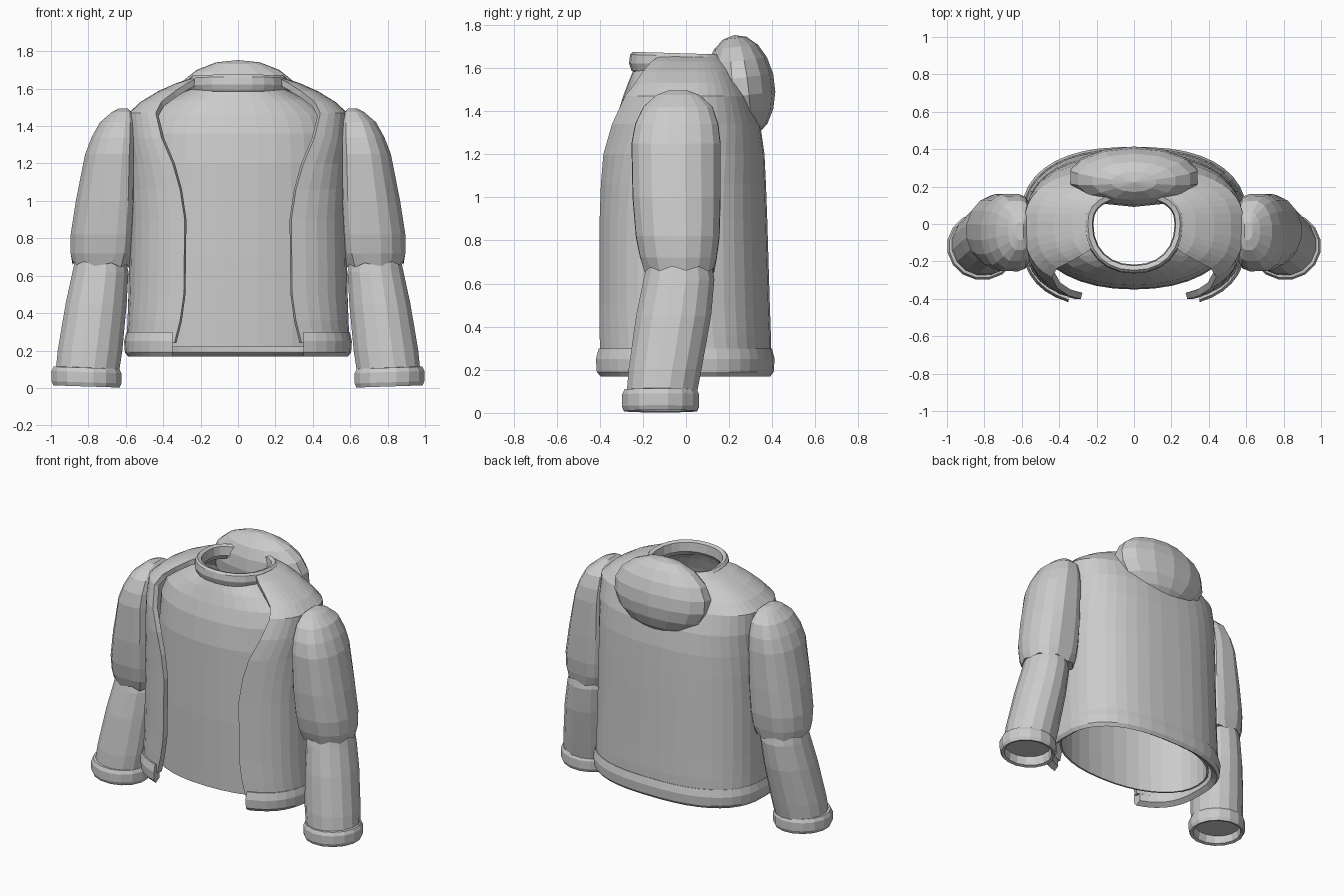
import bpy
import bmesh
from math import sin, cos, asin, pi

cube = bpy.data.objects.get("Cube")
if cube:
    bpy.data.objects.remove(cube, do_unlink=True)

grey = bpy.data.materials.new("cloth grey")
grey.use_nodes = True
tone = (0.6, 0.6, 0.6, 1)
grey.diffuse_color = tone
grey.node_tree.nodes["Principled BSDF"].inputs["Base Color"].default_value = tone


def power(v, p):
    return abs(v) ** p * (1 if v > 0 else -1)


def finish(bm, name):
    mesh = bpy.data.meshes.new(name)
    bm.to_mesh(mesh)
    bm.free()
    mesh.materials.append(grey)
    obj = bpy.data.objects.new(name, mesh)
    bpy.context.collection.objects.link(obj)
    return obj


def outline(z, hx, yf, yb, gap=0, front=2.9, back=2.5, count=36):
    """Rounded ring from the front gap round the back; no gap gives a closed ring."""
    start = asin(min(1, (gap / hx) ** (front / 2)))
    steps = count - 1 if gap else count
    pts = []
    for i in range(count):
        t = start + (2 * pi - 2 * start) * i / steps
        s, c = sin(t), cos(t)
        n, reach = (front, yf) if c > 0 else (back, yb)
        pts.append((hx * power(s, 2 / n), reach * abs(c) ** (2 / n), z))
    return pts


def oval(z, x0, x1, y0, y1, tilt=0, zigzag=0, inner=1, count=16):
    """Sleeve ring between the given limits; a low inner power squares the body side."""
    pts = []
    for i in range(count):
        t = 2 * pi * (i + 0.5) / count
        s = sin(t)
        p = inner if s < 0 else 1
        x = (x0 + x1) / 2 + (x1 - x0) / 2 * power(s, p)
        y = (y0 + y1) / 2 - (y1 - y0) / 2 * power(cos(t), p)
        pts.append((x, y, z - tilt * s + zigzag * (i % 2)))
    return pts


def loft(name, rings, closed=True, tube=False, caps=False):
    """Skin rings, optionally joining the last ring back to the first."""
    bm = bmesh.new()
    rows = [[bm.verts.new(p) for p in ring] for ring in rings]
    count = len(rows[0])
    pairs = list(zip(rows, rows[1:]))
    if tube:
        pairs.append((rows[-1], rows[0]))
    for a, b in pairs:
        for i in range(count if closed else count - 1):
            j = (i + 1) % count
            bm.faces.new((a[i], a[j], b[j], b[i]))
    if caps and closed:
        bm.faces.new(rows[0])
        bm.faces.new(rows[-1])
    elif caps:
        bm.faces.new([r[0] for r in rows])
        bm.faces.new([r[-1] for r in rows])
    if caps or tube:
        bmesh.ops.recalc_face_normals(bm, faces=bm.faces)
    return finish(bm, name)


def thicken(obj, amount):
    mod = obj.modifiers.new("thickness", "SOLIDIFY")
    mod.thickness = amount
    mod.offset = -1


def mirror(obj):
    obj.modifiers.new("other side", "MIRROR")


# Inner shirt, open at hem and neck
shirt = loft("shirt", [outline(*r, front=2.15, back=2.2) for r in (
    (0.22, 0.555, -0.345, 0.345),
    (0.7, 0.55, -0.35, 0.335),
    (1.2, 0.54, -0.345, 0.325),
    (1.36, 0.53, -0.325, 0.29),
    (1.46, 0.49, -0.295, 0.26),
    (1.54, 0.38, -0.265, 0.21),
    (1.6, 0.25, -0.24, 0.14))])
thicken(shirt, 0.012)

# Open jacket body: height, half width, front, back, half opening
jacket = loft("jacket_body", [outline(*r) for r in (
    (0.24, 0.597, -0.425, 0.395, 0.34),
    (0.36, 0.592, -0.425, 0.395, 0.31),
    (0.5, 0.587, -0.422, 0.39, 0.29),
    (0.9, 0.58, -0.42, 0.378, 0.285),
    (1.06, 0.58, -0.42, 0.372, 0.31),
    (1.2, 0.58, -0.42, 0.365, 0.35),
    (1.34, 0.585, -0.4, 0.345, 0.41),
    (1.47, 0.585, -0.345, 0.3, 0.44),
    (1.53, 0.52, -0.3, 0.265, 0.41),
    (1.585, 0.43, -0.255, 0.235, 0.34),
    (1.63, 0.33, -0.215, 0.205, 0.27),
    (1.655, 0.25, -0.185, 0.17, 0.22))], closed=False)
thicken(jacket, 0.034)

# Padded hem band
loft("jacket_hem", [outline(z, 0.585 + d, -0.428 - d, 0.388 + d, 0.35) for d, z in (
    (-0.03, 0.19), (0.003, 0.168), (0.02, 0.19), (0.024, 0.25),
    (0.012, 0.298), (-0.03, 0.29))], closed=False, tube=True, caps=True)

# Neck band, a little higher at the front
collar_rings = [outline(z, 0.235 + d, -0.235 - d, 0.155 + d, front=2.2, count=24)
                for d, z in ((-0.018, 1.6), (0, 1.57), (0.018, 1.58), (0.03, 1.615),
                             (0.024, 1.655), (0.012, 1.668), (-0.012, 1.66))]
loft("neck_band", [[(x, y, z - 0.03 * y) for x, y, z in ring] for ring in collar_rings],
     tube=True)

# Folded hood resting behind the neck, a plump cushion
bm = bmesh.new()
bmesh.ops.create_uvsphere(bm, u_segments=14, v_segments=9, radius=1)
hood = finish(bm, "hood")
hood.scale = (0.355, 0.16, 0.242)
hood.location = (0, 0.253, 1.513)
hood.rotation_euler.x = 0.12

# Upper sleeve, flat against the body, with a gathered lower edge
upper = [oval(*r, inner=0.45) for r in (
    (0.72, 0.57, 0.898, -0.215, 0.145),
    (0.82, 0.56, 0.898, -0.235, 0.158),
    (1.0, 0.55, 0.87, -0.25, 0.163),
    (1.25, 0.55, 0.82, -0.255, 0.163),
    (1.34, 0.55, 0.785, -0.238, 0.152),
    (1.42, 0.555, 0.74, -0.2, 0.125),
    (1.475, 0.57, 0.675, -0.14, 0.065),
    (1.495, 0.59, 0.635, -0.085, 0.01))]
upper.insert(0, oval(0.65, 0.58, 0.888, -0.195, 0.132, tilt=-0.01, zigzag=0.02, inner=0.6))
mirror(loft("upper_sleeve", upper, caps=True))

# Forearm sleeve, leaning outwards and forwards
mirror(loft("lower_sleeve", [oval(*r) for r in (
    (0.07, 0.635, 0.98, -0.28, 0.05),
    (0.2, 0.615, 0.967, -0.27, 0.075),
    (0.45, 0.592, 0.925, -0.235, 0.12),
    (0.62, 0.583, 0.888, -0.2, 0.135),
    (0.7, 0.6, 0.87, -0.18, 0.12))], caps=True))

# Rolled cuff with a recessed opening
cuff = [oval(z, 0.637 - d, 0.983 + d, -0.283 - d, 0.047 + d, tilt=-0.006) for d, z in (
    (-0.02, 0.05), (-0.012, 0.014), (0.008, 0.008), (0.017, 0.03),
    (0.017, 0.085), (0.006, 0.108), (-0.02, 0.11))]
mirror(loft("cuff", cuff, tube=True))
